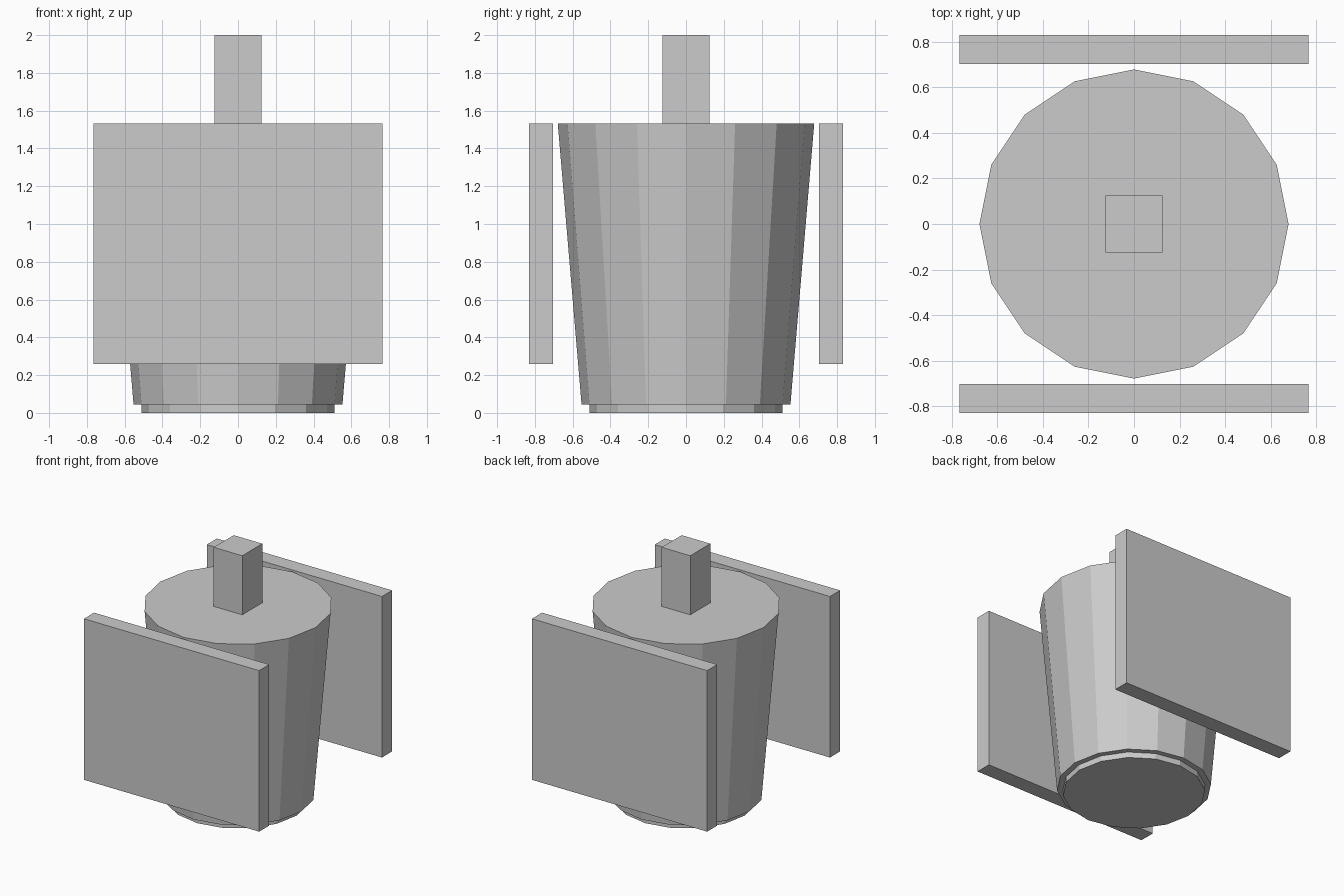
import bpy, bmesh
from math import cos, sin, tau

if "Cube" in bpy.data.objects:
    bpy.data.objects.remove(bpy.data.objects["Cube"])

SIDES = 16


def add_object(name, bm):
    bmesh.ops.recalc_face_normals(bm, faces=bm.faces)
    mesh = bpy.data.meshes.new(name)
    bm.to_mesh(mesh)
    bm.free()
    obj = bpy.data.objects.new(name, mesh)
    bpy.context.collection.objects.link(obj)
    return obj


def box(name, lo, hi):
    bm = bmesh.new()
    bmesh.ops.create_cube(bm, size=1)
    for v in bm.verts:
        v.co = [(a + b) / 2 + c * (b - a) for a, b, c in zip(lo, hi, v.co)]
    return add_object(name, bm)


def turned(name, profile):
    """Closed faceted solid from (radius, z) points, bottom to top."""
    bm = bmesh.new()
    rings = [[bm.verts.new((r * cos(tau * i / SIDES), r * sin(tau * i / SIDES), z))
              for i in range(SIDES)] for r, z in profile]
    for low, high in zip(rings, rings[1:]):
        for i in range(SIDES):
            j = (i + 1) % SIDES
            bm.faces.new((low[i], low[j], high[j], high[i]))
    bm.faces.new(rings[0])
    bm.faces.new(rings[-1])
    return add_object(name, bm)


# Tapered drum with a recessed foot
turned("tapered_body", [(0.51, 0), (0.51, 0.045), (0.553, 0.045), (0.679, 1.533)])

# Square post on top
box("top_post", (-0.125, -0.125, 1.533), (0.125, 0.125, 2.0))

# Flat panels in front and behind
for name, y in (("front_panel", -0.767), ("back_panel", 0.767)):
    box(name, (-0.766, y - 0.063, 0.26), (0.766, y + 0.063, 1.533))
